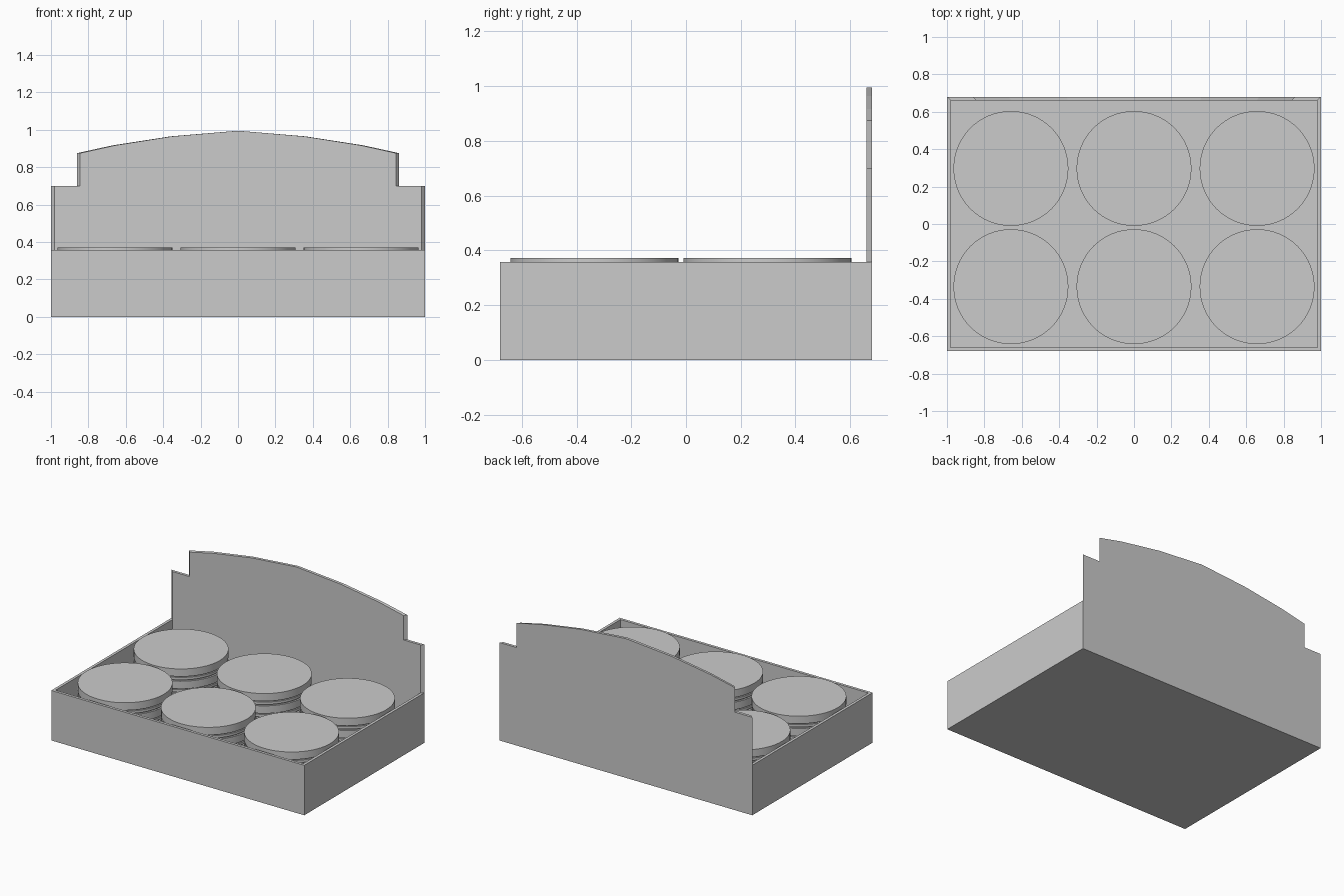
import bpy, bmesh, math

if "Cube" in bpy.data.objects:
    bpy.data.objects.remove(bpy.data.objects["Cube"])

HALF_X, HALF_Y, WALL, RIM = 1.0, 0.68, 0.02, 0.357
FLOOR, STACK_TOP, TINS = 0.02, 0.372, 4


def make_object(name, bm):
    bmesh.ops.recalc_face_normals(bm, faces=bm.faces)
    mesh = bpy.data.meshes.new(name)
    bm.to_mesh(mesh)
    bm.free()
    ob = bpy.data.objects.new(name, mesh)
    bpy.context.collection.objects.link(ob)
    return ob


# Open tray with mitred rim
bm = bmesh.new()
bmesh.ops.create_cube(bm, size=1)
for v in bm.verts:
    v.co = (v.co.x * 2 * HALF_X, v.co.y * 2 * HALF_Y, (v.co.z + 0.5) * RIM)
top = max(bm.faces, key=lambda f: f.calc_center_median().z)
rims = bmesh.ops.inset_region(bm, faces=[top], thickness=WALL, use_even_offset=True)["faces"]
floor = bmesh.ops.extrude_face_region(bm, geom=[top])["geom"]
bmesh.ops.delete(bm, geom=[top], context="FACES_ONLY")
for v in floor:
    if isinstance(v, bmesh.types.BMVert):
        v.co.z = FLOOR
# the header panel covers the back rim
back_rim = max(rims, key=lambda f: f.calc_center_median().y)
bmesh.ops.delete(bm, geom=[back_rim], context="FACES_ONLY")
make_object("tray", bm)

# Header panel: stepped shoulders and faceted arch, front face narrower than back
half = [(1, RIM), (1, 0.70), (0.862, 0.70), (0.862, 0.875), (0.67, 0.917), (0.36, 0.965)]
outline = half + [(0, 0.995)] + [(-x, z) for x, z in reversed(half)]
bm = bmesh.new()
back = [bm.verts.new((x, HALF_Y, z)) for x, z in outline]
front = [bm.verts.new((x * (1 - WALL), HALF_Y - WALL, z)) for x, z in outline]
bm.faces.new(back)
bm.faces.new(front)
for i in range(len(outline) - 1):
    bm.faces.new((back[i], back[i + 1], front[i + 1], front[i]))
make_object("header_panel", bm)

# One stack of lidded tins, turned from a profile
pitch = (STACK_TOP - FLOOR) / TINS
profile = [(0, FLOOR)]
for i in range(TINS):
    z = FLOOR + i * pitch
    profile += [(0.294, z), (0.294, z + 0.008), (0.304, z + 0.008), (0.304, z + 0.026),
                (0.294, z + 0.026), (0.294, z + 0.034), (0.307, z + 0.034), (0.307, z + pitch)]
profile.append((0, STACK_TOP))
bm = bmesh.new()
verts = [bm.verts.new((r, 0, z)) for r, z in profile]
edges = [bm.edges.new(pair) for pair in zip(verts, verts[1:])]
bmesh.ops.spin(bm, geom=verts + edges, cent=(0, 0, 0), axis=(0, 0, 1),
               angle=2 * math.pi, steps=64)
bmesh.ops.remove_doubles(bm, verts=bm.verts, dist=1e-4)
stack = make_object("tin_stack", bm)
bpy.context.view_layer.objects.active = stack
stack.select_set(True)
bpy.ops.object.shade_smooth_by_angle(angle=math.radians(30))

# Repeat the stack in a three by two layout
spots = [(x, y) for y in (0.297, -0.335) for x in (-0.658, 0, 0.658)]
stack.location = (*spots[0], 0)
for x, y in spots[1:]:
    copy = stack.copy()
    copy.location = (x, y, 0)
    bpy.context.collection.objects.link(copy)
